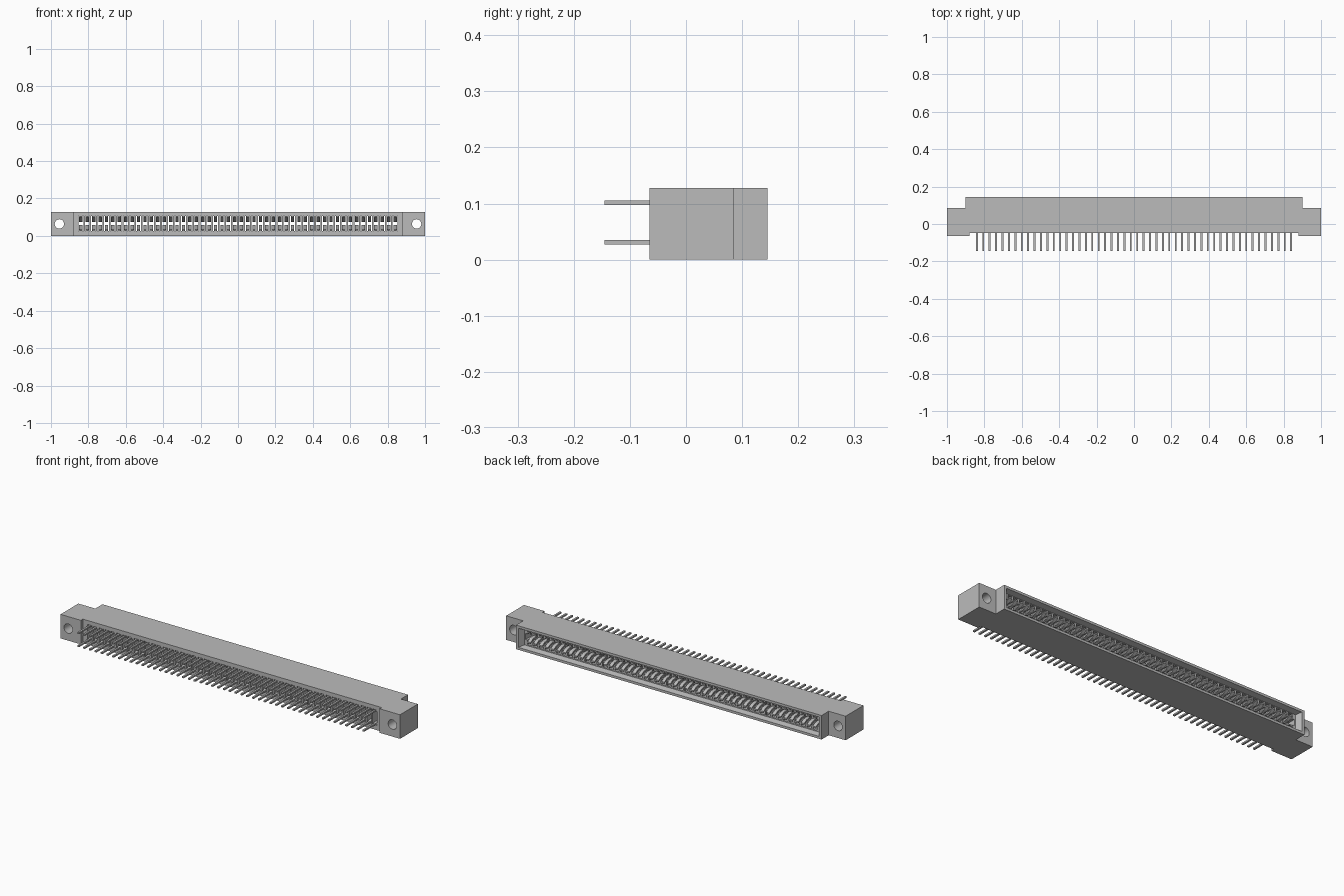
import bpy, bmesh, math
from mathutils import Matrix

cube = bpy.data.objects.get("Cube")
if cube:
    bpy.data.objects.remove(cube, do_unlink=True)

COUNT, PITCH, MID, HEIGHT = 50, 0.0343, 0.066, 0.128
STATIONS = [(i - (COUNT - 1) / 2) * PITCH for i in range(COUNT)]

grey = bpy.data.materials.new("plain grey")
grey.use_nodes = True
grey.diffuse_color = (0.5, 0.5, 0.5, 1)
grey.node_tree.nodes["Principled BSDF"].inputs["Base Color"].default_value = (0.5, 0.5, 0.5, 1)


def finish(name, bm):
    bmesh.ops.recalc_face_normals(bm, faces=bm.faces[:])
    mesh = bpy.data.meshes.new(name)
    bm.to_mesh(mesh)
    bm.free()
    mesh.materials.append(grey)
    obj = bpy.data.objects.new(name, mesh)
    bpy.context.collection.objects.link(obj)
    return obj


def box(bm, x0, x1, y0, y1, z0, z1):
    m = Matrix.Translation(((x0 + x1) / 2, (y0 + y1) / 2, (z0 + z1) / 2))
    m = m @ Matrix.Diagonal((x1 - x0, y1 - y0, z1 - z0, 1))
    bmesh.ops.create_cube(bm, size=1, matrix=m)


def prism(bm, points, vector):
    face = bm.faces.new([bm.verts.new(p) for p in points])
    out = bmesh.ops.extrude_face_region(bm, geom=[face])["geom"]
    bmesh.ops.translate(bm, verts=[v for v in out if isinstance(v, bmesh.types.BMVert)], vec=vector)


def cut(target, bm):
    cutter = finish("cutter", bm)
    cutter.hide_render = True
    mod = target.modifiers.new("cut", "BOOLEAN")
    mod.operation, mod.solver, mod.object = "DIFFERENCE", "EXACT", cutter
    bpy.context.view_layer.objects.active = target
    bpy.ops.object.modifier_apply(modifier=mod.name)
    bpy.data.objects.remove(cutter, do_unlink=True)


# Housing: stepped outline with mounting ears
half = [(0.88, -0.048), (0.88, -0.065), (1, -0.065), (1, 0.085), (0.9, 0.085), (0.9, 0.145)]
outline = half + [(-x, y) for x, y in reversed(half)]
bm = bmesh.new()
prism(bm, [(x, y, 0) for x, y in outline], (0, 0, HEIGHT))
housing = finish("housing", bm)

# Mounting holes through the ears
bm = bmesh.new()
for x in (-0.955, 0.955):
    m = Matrix.Translation((x, 0.01, 0.064)) @ Matrix.Rotation(math.pi / 2, 4, "X")
    bmesh.ops.create_cone(bm, cap_ends=True, segments=32, radius1=0.025, radius2=0.025, depth=0.3, matrix=m)
cut(housing, bm)

# Tapered mouth at the back
bm = bmesh.new()
box(bm, -0.89, 0.89, 0.115, 0.155, 0.011, 0.117)
for v in bm.verts:
    if v.co.y < 0.13:
        v.co.x *= 0.98
        v.co.z = 0.064 + (v.co.z - 0.064) * 0.85
cut(housing, bm)

# Long slot for the board edge
bm = bmesh.new()
box(bm, -0.865, 0.865, 0.0, 0.2, 0.049, 0.081)
cut(housing, bm)

# One through pocket for each contact pair
bm = bmesh.new()
for x in STATIONS:
    box(bm, x - 0.013, x + 0.013, -0.2, 0.2, 0.025, 0.107)
cut(housing, bm)

# Contacts: straight tail plus a bowed spring
SPRING = [(-0.045, 0.035), (0.0, 0.033), (0.05, 0.018), (0.08, 0.011), (0.1, 0.014), (0.12, 0.026)]
THICK = 0.004
for name, side in (("upper_contacts", 1), ("lower_contacts", -1)):
    bm = bmesh.new()
    for x in STATIONS:
        z = MID + side * 0.035
        box(bm, x - 0.005, x + 0.005, -0.145, -0.03, z - THICK, z + THICK)
        edge = [(y, h - THICK) for y, h in SPRING] + [(y, h + THICK) for y, h in reversed(SPRING)]
        prism(bm, [(x - 0.009, y, MID + side * h) for y, h in edge], (0.018, 0, 0))
    finish(name, bm)

# Smooth the hole walls only
bpy.ops.object.select_all(action="DESELECT")
housing.select_set(True)
bpy.context.view_layer.objects.active = housing
bpy.ops.object.shade_smooth_by_angle(angle=math.radians(30))
